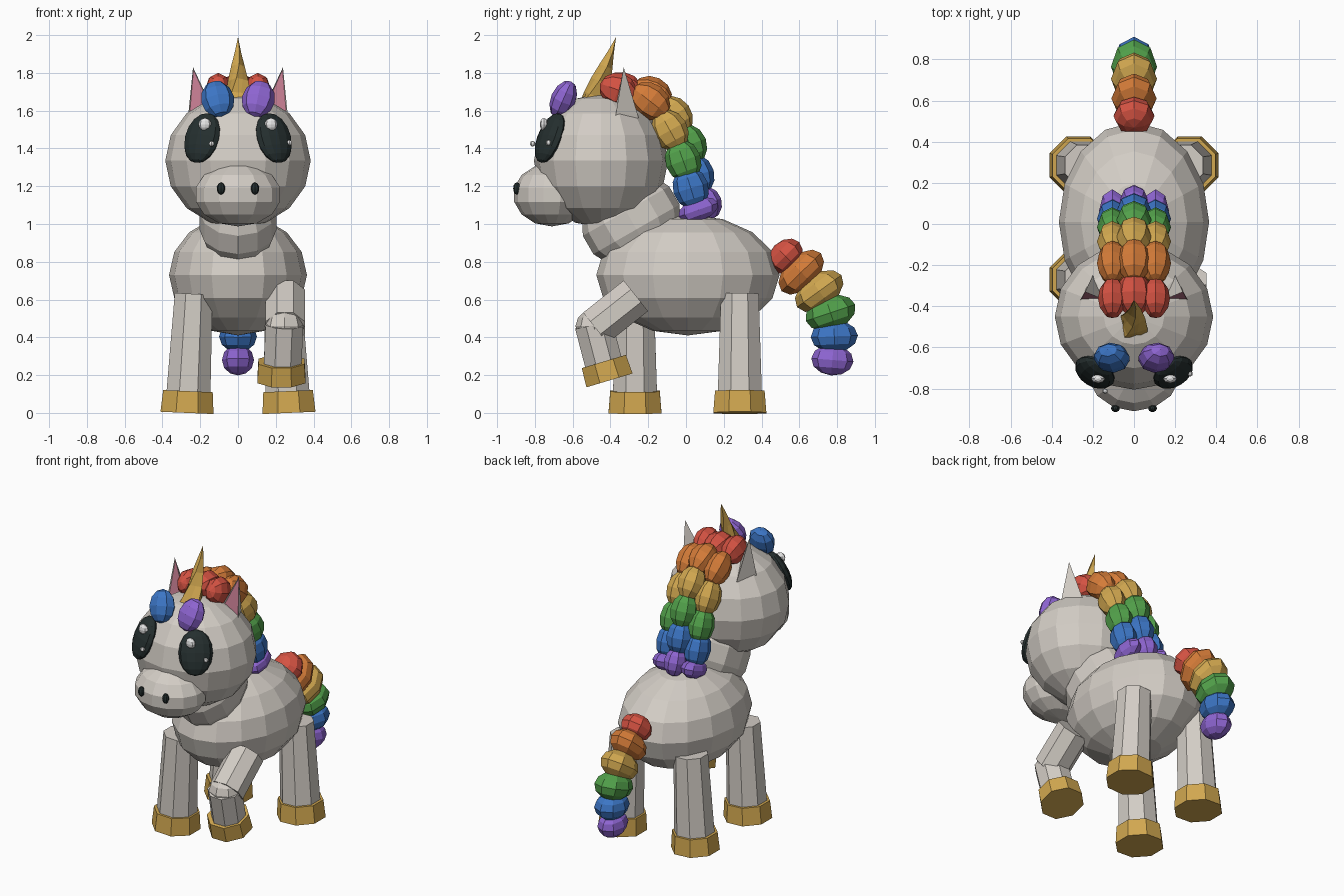
import bpy, bmesh, math
from mathutils import Matrix, Vector

if "Cube" in bpy.data.objects:
    bpy.data.objects.remove(bpy.data.objects["Cube"])


def material(name, r, g, b):
    m = bpy.data.materials.new(name)
    m.diffuse_color = (r, g, b, 1)
    m.use_nodes = True
    m.node_tree.nodes["Principled BSDF"].inputs["Base Color"].default_value = m.diffuse_color
    return m


COAT = material("coat grey", .65, .61, .56)
GOLD = material("gold", .64, .39, .08)
DARK = material("dark", .018, .028, .028)
PINK = material("pink", .55, .2, .28)
WHITE = material("white", .8, .8, .8)
RED = material("red", .66, .085, .055)
ORANGE = material("orange", .66, .2, .04)
GREEN = material("green", .085, .36, .07)
BLUE = material("blue", .045, .18, .56)
PURPLE = material("purple", .27, .13, .64)
RAINBOW = [RED, ORANGE, GOLD, GREEN, BLUE, PURPLE]


def finish(name, bm, *mats):
    bmesh.ops.recalc_face_normals(bm, faces=bm.faces)
    me = bpy.data.meshes.new(name)
    bm.to_mesh(me)
    bm.free()
    for m in mats:
        me.materials.append(m)
    ob = bpy.data.objects.new(name, me)
    bpy.context.collection.objects.link(ob)
    return ob


def frame(up, side=(1, 0, 0)):
    """Rotation with local z along up and local x close to side."""
    z = Vector(up).normalized()
    y = z.cross(Vector(side)).normalized()
    return Matrix((y.cross(z), y, z)).transposed().to_4x4()


def blob(name, loc, radii, mat, seg=8, rings=6, rot=Matrix()):
    bm = bmesh.new()
    bmesh.ops.create_uvsphere(bm, u_segments=seg, v_segments=rings, radius=1)
    bm.transform(Matrix.Translation(loc) @ rot @ Matrix.Diagonal((*radii, 1)))
    return finish(name, bm, mat)


def tube(name, a, b, r1, r2, mat):
    a, b = Vector(a), Vector(b)
    bm = bmesh.new()
    bmesh.ops.create_cone(bm, cap_ends=True, segments=8, radius1=r1,
                          radius2=r2, depth=(b - a).length)
    bm.transform(Matrix.Translation((a + b) / 2) @ frame(b - a)
                 @ Matrix.Rotation(math.pi / 8, 4, 'Z'))
    return finish(name, bm, mat)


# Body, neck, head and snout
blob("body", (0, .01, .73), (.365, .485, .32), COAT, 16, 8)
blob("neck", (0, -.29, 1.02), (.21, .27, .25), COAT, 12, 7, frame((0, -.5, .87)))
blob("head", (0, -.45, 1.335), (.385, .355, .355), COAT, 16, 8)
blob("snout", (0, -.71, 1.155), (.235, .205, .168), COAT, 14, 7)

# Standing legs with hooves
for name, x, y in (("back_leg_left", .265, .285), ("back_leg_right", -.265, .285),
                   ("front_leg_right", -.265, -.27)):
    s = math.copysign(1, x)
    tube(name, (x, y, .05), (s * .235, y, .63), .128, .108, COAT)
    tube(name + "_hoof", (x + s * .005, y, 0), (x, y, .115), .152, .142, GOLD)

# Raised front leg
tube("raised_upper_leg", (.25, -.265, .62), (.25, -.48, .45), .112, .112, COAT)
blob("raised_knee", (.245, -.485, .46), (.105, .10, .09), COAT, 8, 6)
tube("raised_lower_leg", (.235, -.425, .22), (.245, -.49, .47), .108, .108, COAT)
tube("raised_hoof", (.23, -.405, .172), (.23, -.435, .272), .138, .132, GOLD)

# Eyes with highlights, nostrils
for s in (-1, 1):
    normal = Vector((.48 * s, -.79, .39)).normalized()
    up = Vector((-.22 * s, .35, .9))
    up -= normal * up.dot(normal)
    blob("eye", (.19 * s, -.72, 1.455), (.105, .05, .142), DARK, 12, 8,
         frame(up, up.cross(normal)))
    blob("eye_highlight_large", (.175 * s, -.752, 1.527), (.034, .022, .034), WHITE, 8, 6)
    blob("nostril", (.09 * s, -.895, 1.188), (.022, .02, .033), DARK, 8, 6)
blob("eye_highlight_small", (.272, -.728, 1.43), (.015, .015, .015), WHITE, 6, 5)
blob("eye_highlight_small", (-.14, -.812, 1.425), (.015, .015, .015), WHITE, 6, 5)

# Ears: three-sided spikes with a pink inset front
for s in (-1, 1):
    bm = bmesh.new()
    outer, back, inner, tip = [bm.verts.new((x * s, y, z)) for x, y, z in (
        (.265, -.375, 1.56), (.2, -.25, 1.56), (.13, -.375, 1.6), (.238, -.33, 1.83))]
    front = bm.faces.new((outer, inner, tip))
    for f in ((outer, back, tip), (back, inner, tip), (outer, inner, back)):
        bm.faces.new(f)
    bmesh.ops.recalc_face_normals(bm, faces=bm.faces)
    bmesh.ops.inset_region(bm, faces=[front], thickness=.012, depth=-.006)
    front.material_index = 1
    finish("ear", bm, COAT, PINK)

# Horn: twisted, ridged spike
bm = bmesh.new()
base, axis = Vector((0, -.505, 1.6)), Vector((0, .135, .39))
turn = frame(axis)
rows = []
for i in range(5):
    t = i / 5
    rows.append([bm.verts.new(base + axis * t + turn @ Vector((
        math.cos(a) * r, math.sin(a) * r, 0)))
        for k in range(8)
        for a, r in [(k * math.pi / 4 + t * 1.6, (.092 if k % 2 else .068) * (1 - t))]])
tip = bm.verts.new(base + axis)
bm.faces.new(rows[0])
for lo, hi in zip(rows, rows[1:]):
    for k in range(8):
        bm.faces.new((lo[k], lo[k - 1], hi[k - 1], hi[k]))
for k in range(8):
    bm.faces.new((rows[-1][k], rows[-1][k - 1], tip))
finish("horn", bm, GOLD)

# Forelock tufts
for s, mat in ((-1, BLUE), (1, PURPLE)):
    blob("forelock", (.108 * s, -.65, 1.66), (.088, .066, .106), mat, 8, 6,
         frame((.2 * s, .4, .9)))


def strand(name, path, radii, x=0):
    """Rainbow row of beads along a (y, z) path; radii are side, outward, along."""
    for i, (y, z) in enumerate(path):
        a, b = path[max(i - 1, 0)], path[min(i + 1, 5)]
        blob(name, (x, y, z), radii[i], RAINBOW[i], 8, 6,
             frame((0, b[0] - a[0], b[1] - a[1])))


# Mane: a middle strand and two lower side strands
mane_mid = [(-.34, 1.715), (-.18, 1.69), (-.06, 1.575), (.02, 1.42), (.06, 1.26), (.11, 1.11)]
mane_side = [(-.36, 1.71), (-.19, 1.65), (-.085, 1.495), (-.015, 1.335), (.025, 1.19), (.065, 1.075)]
strand("mane_middle", mane_mid, [(.085, .09, .11)] * 5 + [(.07, .08, .09)])
for s in (-1, 1):
    strand("mane_side", mane_side,
           [(.07, .09, .1)] + [(.075, .095, .115)] * 4 + [(.065, .11, .06)], .105 * s)

# Tail: flattened beads curving down
tail = [(.525, .83), (.61, .745), (.705, .645), (.765, .53), (.785, .405), (.775, .28)]
strand("tail", tail, [(.1, .105, .08), (.11, .145, .088), (.112, .145, .09),
                      (.112, .138, .09), (.1, .125, .085), (.085, .112, .082)])
